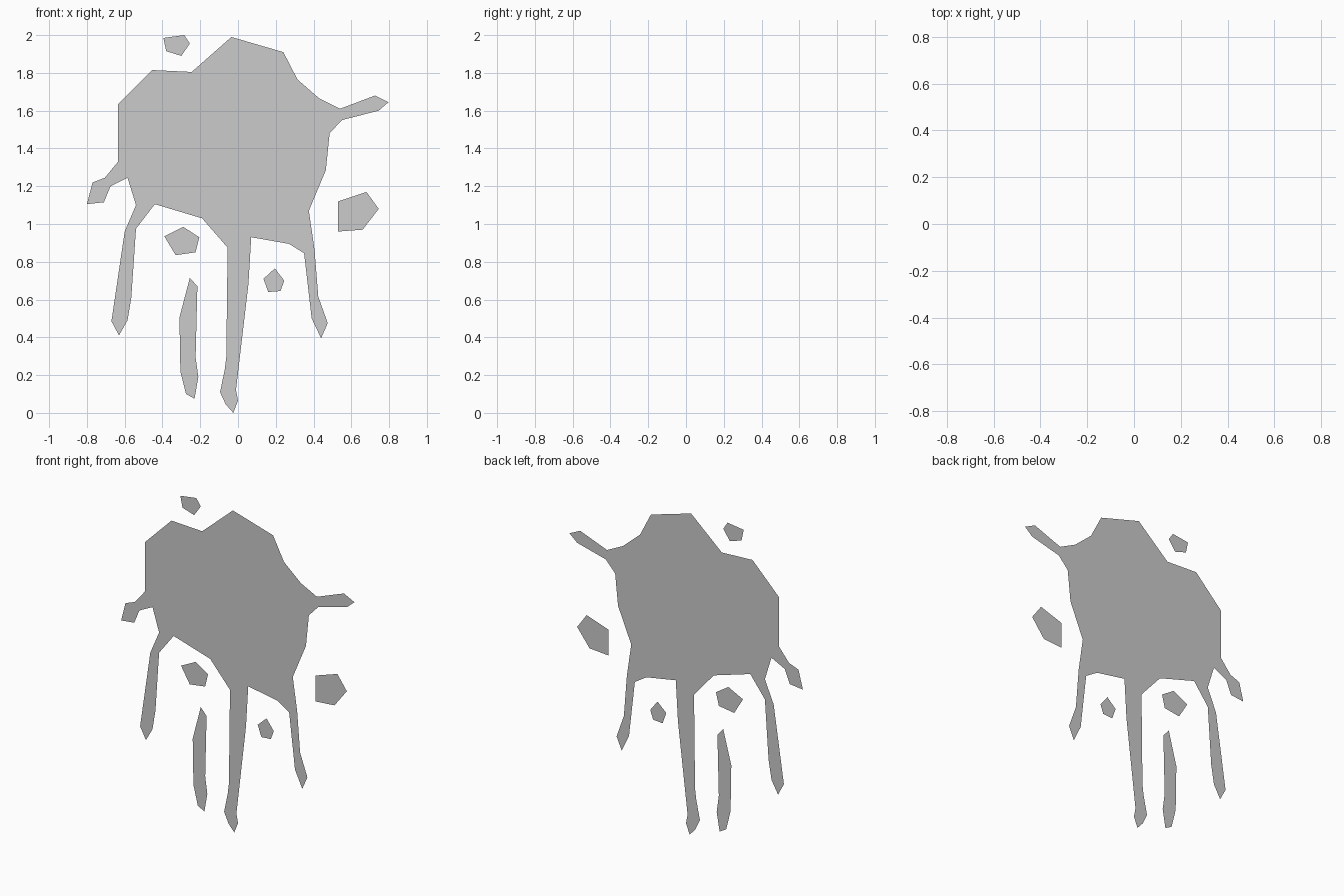
import bpy, bmesh


def flat_shape(name, outline):
    """Flat single-sided sheet facing -y from a clockwise (x, z) outline."""
    bm = bmesh.new()
    verts = [bm.verts.new((x, 0, z)) for x, z in reversed(outline)]
    face = bm.faces.new(verts)
    bmesh.ops.triangulate(bm, faces=[face])
    mesh = bpy.data.meshes.new(name)
    bm.to_mesh(mesh)
    bm.free()
    obj = bpy.data.objects.new(name, mesh)
    bpy.context.collection.objects.link(obj)
    return obj


# Main blot
flat_shape("blot_body", [
    (-0.035, 1.99), (0.24, 1.91), (0.315, 1.765), (0.43, 1.665), (0.485, 1.48),
    (0.465, 1.285), (0.375, 1.07), (0.35, 0.845), (0.27, 0.895), (0.07, 0.93),
    (-0.055, 0.875), (-0.19, 1.03), (-0.44, 1.105), (-0.54, 1.10),
    (-0.585, 1.245), (-0.635, 1.33), (-0.635, 1.635), (-0.455, 1.815),
    (-0.245, 1.805)])

# Side splashes
flat_shape("right_splash", [
    (0.43, 1.665), (0.54, 1.61), (0.725, 1.68), (0.797, 1.645), (0.745, 1.60),
    (0.55, 1.55), (0.485, 1.48)])
flat_shape("left_splash", [
    (-0.635, 1.33), (-0.585, 1.245), (-0.675, 1.20), (-0.71, 1.115),
    (-0.80, 1.105), (-0.77, 1.22), (-0.705, 1.245)])

# Hanging drips
flat_shape("right_drip", [
    (0.375, 1.07), (0.405, 0.865), (0.425, 0.615), (0.475, 0.475),
    (0.44, 0.395), (0.39, 0.50), (0.35, 0.845)])
flat_shape("middle_drip", [
    (0.07, 0.93), (0.055, 0.68), (-0.03, 0.22), (0.0, 0.065), (-0.025, 0.0),
    (-0.065, 0.045), (-0.095, 0.11), (-0.07, 0.23), (-0.015, 0.685),
    (-0.055, 0.875)])
flat_shape("left_drip", [
    (-0.44, 1.105), (-0.54, 0.975), (-0.565, 0.61), (-0.585, 0.49),
    (-0.63, 0.41), (-0.67, 0.485), (-0.60, 0.62), (-0.60, 0.96),
    (-0.54, 1.10)])

# Loose droplets
flat_shape("top_droplet", [
    (-0.395, 1.985), (-0.285, 2.0), (-0.255, 1.955), (-0.30, 1.89),
    (-0.38, 1.915)])
flat_shape("right_droplet", [
    (0.53, 1.12), (0.68, 1.17), (0.745, 1.08), (0.66, 0.97), (0.53, 0.96)])
flat_shape("left_droplet", [
    (-0.39, 0.935), (-0.29, 0.985), (-0.205, 0.93), (-0.225, 0.85),
    (-0.33, 0.835)])
flat_shape("small_droplet", [
    (0.135, 0.71), (0.195, 0.765), (0.245, 0.70), (0.225, 0.645),
    (0.16, 0.64)])
flat_shape("long_droplet", [
    (-0.255, 0.715), (-0.215, 0.67), (-0.23, 0.335), (-0.21, 0.19),
    (-0.23, 0.075), (-0.275, 0.10), (-0.305, 0.22), (-0.29, 0.34),
    (-0.31, 0.505)])
